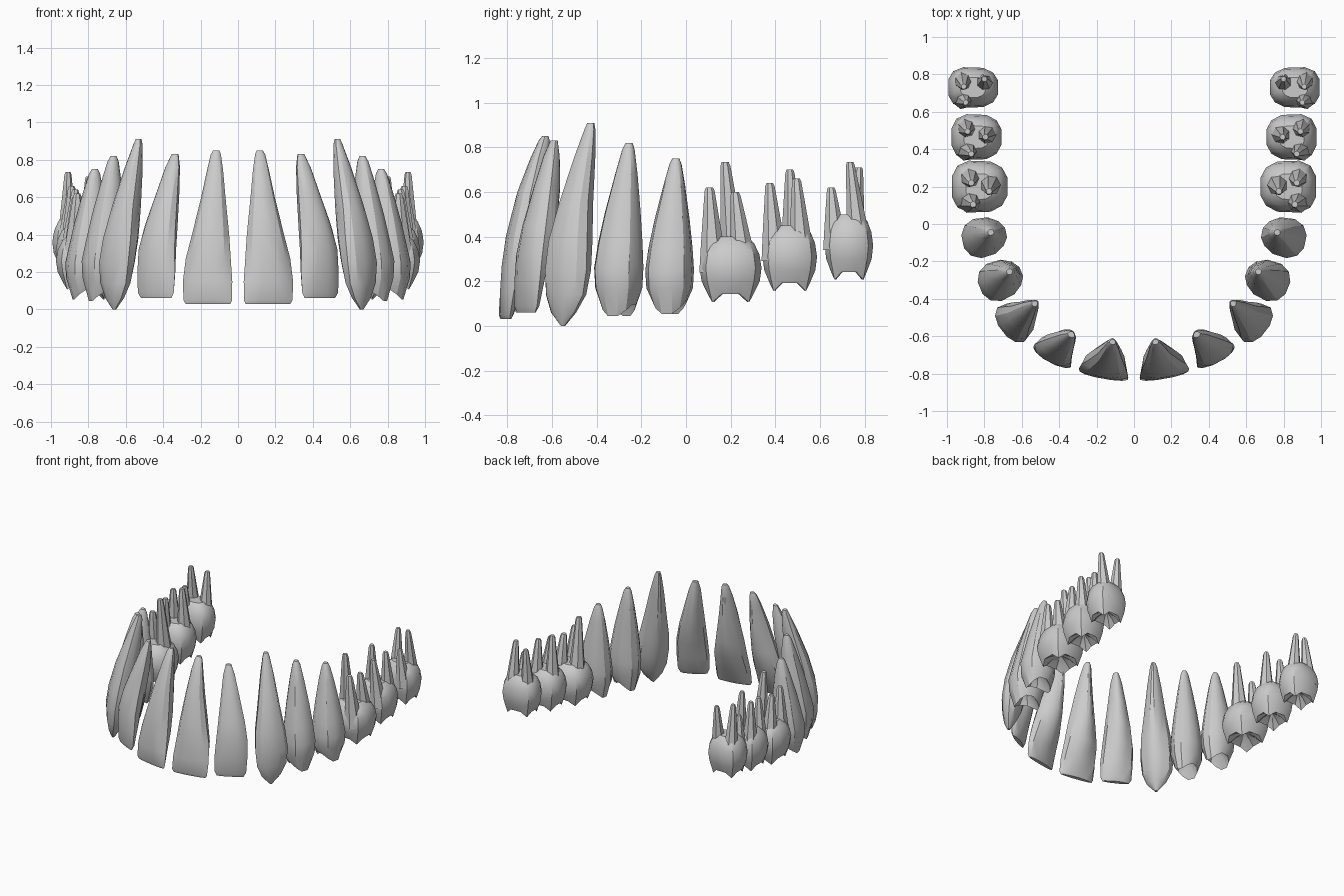
import bpy, bmesh, math

cube = bpy.data.objects.get("Cube")
if cube:
    bpy.data.objects.remove(cube, do_unlink=True)

enamel = bpy.data.materials.new("grey_enamel")
enamel.use_nodes = True
grey = (0.6, 0.6, 0.6, 1)
enamel.diffuse_color = grey
enamel.node_tree.nodes["Principled BSDF"].inputs["Base Color"].default_value = grey


def loft(bm, rings, yaw=0, sides=12, taper=0.0, power=0.85, cusps=0):
    """Skin rings of (z, x, y, half width along arch, half depth, cusp height)."""
    a = math.radians(yaw)
    loops = []
    for z, cx, cy, ru, rv, *amp in rings:
        loop = []
        for i in range(sides):
            t = (i + 0.5) * math.tau / sides
            c, s = math.cos(t), math.sin(t)
            u = ru * math.copysign(abs(c) ** power, c) * (1 - taper * max(0, -s))
            v = rv * math.copysign(abs(s) ** power, s)
            drop = amp[0] * math.cos(cusps * t) if amp else 0
            loop.append(bm.verts.new((cx + u * math.cos(a) + v * math.sin(a),
                                      cy + u * math.sin(a) - v * math.cos(a), z + drop)))
        loops.append(loop)
    for low, high in zip(loops, loops[1:]):
        for i in range(sides):
            j = (i + 1) % sides
            bm.faces.new((low[i], low[j], high[j], high[i]))
    bm.faces.new(loops[0][::-1])
    bm.faces.new(loops[-1])


def root(bm, base, tip, radius):
    """Tapered molar root with a blunt tip."""
    rings = []
    for t, r in ((0, 1), (0.35, 0.78), (0.75, 0.5), (0.96, 0.35), (1, 0.25)):
        x, y, z = (b + (e - b) * t for b, e in zip(base, tip))
        rings.append((z, x, y, radius * r, radius * r))
    loft(bm, rings, sides=7, power=1)


def finish(bm, name):
    """Make the left tooth and its mirrored right twin."""
    for side, sign in (("left", 1), ("right", -1)):
        mesh = bpy.data.meshes.new(f"{side}_{name}")
        part = bm.copy()
        for v in part.verts:
            v.co.x *= sign
        bmesh.ops.recalc_face_normals(part, faces=part.faces)
        part.to_mesh(mesh)
        part.free()
        mesh.materials.append(enamel)
        obj = bpy.data.objects.new(mesh.name, mesh)
        bpy.context.collection.objects.link(obj)
        bpy.ops.object.select_all(action="DESELECT")
        obj.select_set(True)
        bpy.context.view_layer.objects.active = obj
        bpy.ops.object.shade_smooth_by_angle(angle=math.radians(32))
    bm.free()


def tooth(name, rings, **options):
    bm = bmesh.new()
    loft(bm, rings, **options)
    finish(bm, name)


# Front teeth: thin biting edge, thick neck, root leaning inwards
tooth("central_incisor", [
    (.03, .16, -.805, .125, .014), (.05, .16, -.803, .136, .025),
    (.15, .16, -.78, .138, .048), (.27, .155, -.745, .126, .077),
    (.40, .142, -.72, .104, .085), (.60, .128, -.685, .068, .07),
    (.75, .12, -.655, .044, .042), (.83, .117, -.635, .028, .025),
    (.85, .115, -.63, .017, .014)], yaw=10, taper=.5)

tooth("lateral_incisor", [
    (.06, .435, -.715, .095, .015), (.09, .435, -.71, .112, .03),
    (.20, .43, -.695, .117, .05), (.32, .425, -.675, .112, .07),
    (.45, .405, -.65, .095, .075), (.62, .372, -.62, .066, .06),
    (.76, .347, -.60, .042, .036), (.83, .335, -.59, .02, .016)],
    yaw=28, taper=.5)

tooth("canine", [
    (.0, .66, -.55, .01, .01), (.06, .655, -.545, .068, .04),
    (.14, .648, -.532, .108, .066), (.25, .638, -.522, .12, .085),
    (.38, .618, -.51, .11, .09), (.55, .59, -.485, .08, .08),
    (.75, .555, -.45, .05, .052), (.88, .533, -.428, .026, .026),
    (.91, .53, -.425, .016, .016)], yaw=52, taper=.5)

# Premolars: two cusps with a groove between them, one root
for name, cx, cy, tx, ty, low, top, yaw in (
        ("first_premolar", .713, -.298, .665, -.255, .06, .81, 68),
        ("second_premolar", .80, -.07, .765, -.045, .07, .74, 78)):
    profile = ((.16, .05, .012, .012, 0), (.12, .05, .05, .05, .018),
               (.06, .03, .075, .085, .03), (.16, 0, .105, .118, 0),
               (.25, 0, .11, .122, 0), (.36, .15, .1, .105, 0),
               (.50, .4, .08, .085, 0), (.67, .75, .05, .055, 0),
               (.78, .95, .028, .03, 0), (.81, 1, .016, .016, 0))
    rings = []
    for z, lean, ru, rv, amp in profile:
        height = low + .01 + (z - .06) * (top - low) / .75
        rings.append((height, cx + (tx - cx) * lean, cy + (ty - cy) * lean, ru, rv, amp))
    tooth(name, rings, yaw=yaw, taper=.25, cusps=2)

# Molars: four-cusped crown and three roots
MOLARS = (
    ("first_molar", .825, .20, .10, .142, .152,
     ((.86, .105, .62), (.87, .22, .60), (.775, .175, .735))),
    ("second_molar", .842, .465, .15, .125, .136,
     ((.87, .375, .64), (.89, .495, .66), (.795, .465, .70))),
    ("third_molar", .86, .73, .20, .111, .136,
     ((.90, .65, .62), (.91, .735, .735), (.80, .775, .71))))
for name, cx, cy, low, ru, rv, tips in MOLARS:
    bm = bmesh.new()
    crown = ((.09, .1, 0), (.065, .45, .012), (.03, .74, .024), (.10, .94, 0),
             (.16, 1, 0), (.22, .93, 0), (.27, .76, 0), (.30, .5, 0))
    loft(bm, [(low + z, cx, cy, ru * k, rv * k, amp) for z, k, amp in crown],
         yaw=90, taper=.12, power=.7, cusps=4)
    bases = ((.055, -.075), (.055, .06), (-.06, .02))
    for (dx, dy), tip in zip(bases, tips):
        root(bm, (cx + dx, cy + dy * ru / .14, low + .14), tip, .066 * (.4 + ru * 4.2))
    finish(bm, name)
